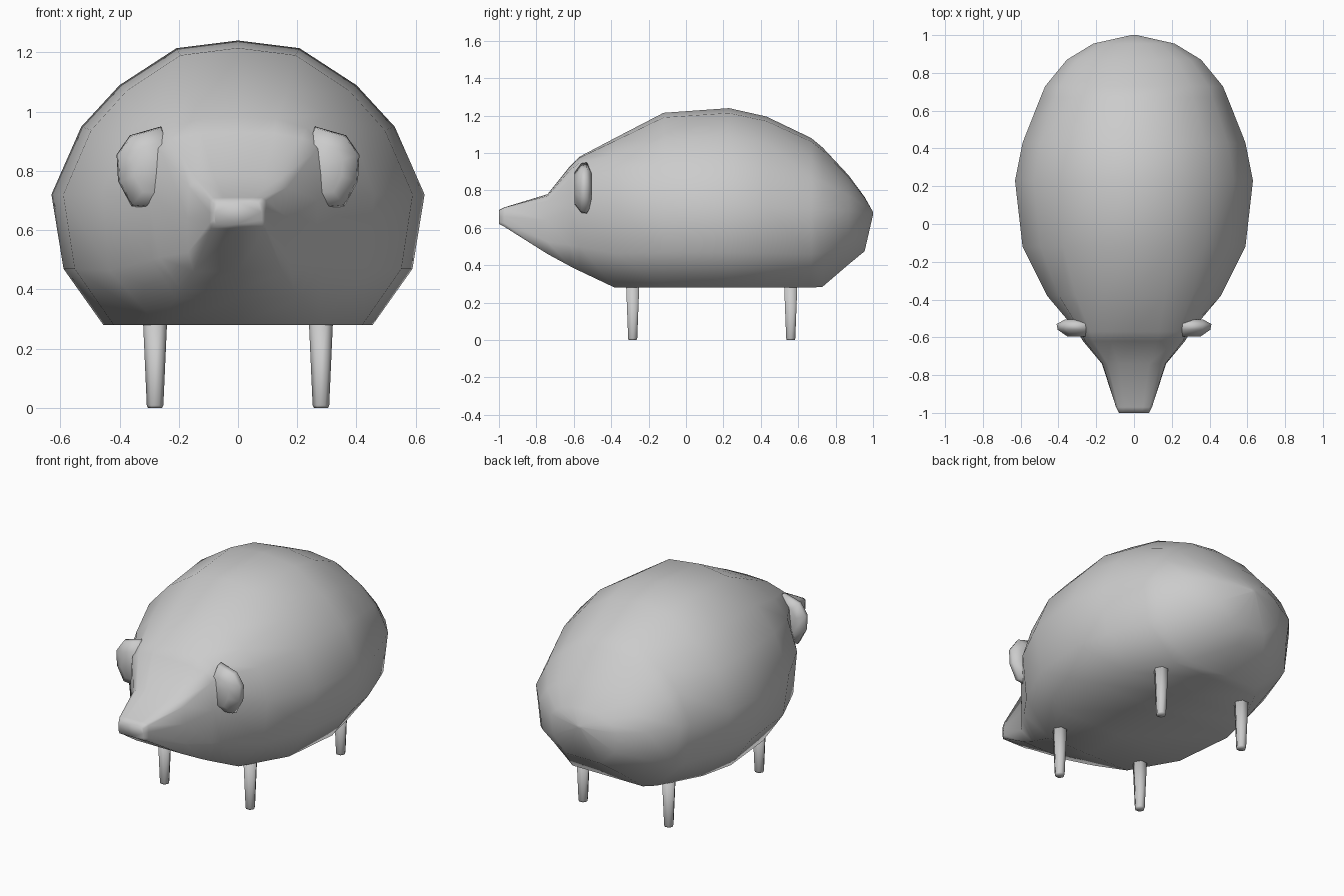
import bpy, bmesh
from math import cos, sin, pi

if "Cube" in bpy.data.objects:
    bpy.data.objects.remove(bpy.data.objects["Cube"])


def make_object(name, bm):
    bmesh.ops.recalc_face_normals(bm, faces=bm.faces[:])
    mesh = bpy.data.meshes.new(name)
    bm.to_mesh(mesh)
    bm.free()
    for p in mesh.polygons:
        p.use_smooth = True
    ob = bpy.data.objects.new(name, mesh)
    bpy.context.collection.objects.link(ob)
    return ob


def loft(name, rings):
    bm = bmesh.new()
    loops = [[bm.verts.new(p) for p in r] for r in rings]
    n = len(loops[0])
    for a, b in zip(loops, loops[1:]):
        for i in range(n):
            j = (i + 1) % n
            bm.faces.new((a[i], a[j], b[j], b[i]))
    bm.faces.new(loops[0])
    bm.faces.new(loops[-1])
    return make_object(name, bm)


# Half cross-section: round for the body, boxy for the snout
ROUND = [(0, 1), (.33, .95), (.635, .71), (.84, .44), (1, 0), (.935, -.57)]
BOXY = [(0, 1), (.5, 1), (.86, .98), (1, .8), (1, 0), (1, -.65)]


def section(y, w, top, mid, bottom, belly, box):
    half = []
    for (rx, rz), (bx, bz) in zip(ROUND, BOXY):
        fx, fz = rx + (bx - rx) * box, rz + (bz - rz) * box
        half.append((w * fx, mid + fz * (top - mid if fz > 0 else mid - bottom)))
    half.append((belly, bottom))
    half.append((0, bottom))
    pts = half + [(-x, z) for x, z in half[-2:0:-1]]
    return [(x, y, z) for x, z in pts]


# Body and snout: y, half width, top, widest height, bottom, belly half width, boxiness
stations = [
    (-1.0, .08, .695, .66, .62, .075, 1),
    (-.97, .095, .71, .66, .605, .09, 1),
    (-.74, .17, .78, .64, .46, .15, .85),
    (-.62, .27, .93, .70, .395, .19, .75),
    (-.57, .30, .98, .71, .37, .21, .6),
    (-.38, .46, 1.08, .72, .28, .27, .15),
    (-.12, .59, 1.215, .72, .28, .42, 0),
    (.23, .63, 1.24, .72, .28, .455, 0),
    (.43, .59, 1.195, .71, .28, .41, 0),
    (.67, .495, 1.08, .70, .28, .28, 0),
    (.73, .47, 1.03, .70, .285, .23, 0),
    (.87, .355, .88, .69, .405, .17, 0),
    (.955, .215, .765, .68, .475, .11, 0),
    (1.0, .015, .685, .68, .67, .008, 0),
]
loft("body", [section(*s) for s in stations])

# Ears: thin flared discs on the sides of the head
outline = [(.26, .95), (.365, .92), (.41, .855), (.405, .765), (.36, .68), (.25, .67), (.20, .8)]
for s, side in ((1, "right"), (-1, "left")):
    def ear_ring(y, k):
        return [(s * (.26 + (x - .26) * k), y, .81 + (z - .81) * k) for x, z in outline]
    loft(side + "_ear", [ear_ring(-.595, .62), ear_ring(-.56, .96),
                         ear_ring(-.53, 1), ear_ring(-.505, .7)])

# Legs: six-sided tapered pegs
for y, end in ((-.285, "front"), (.56, "back")):
    for x, side in ((.28, "right"), (-.28, "left")):
        loft(f"{end}_{side}_leg", [
            [(x + r * cos(i * pi / 3), y + r * sin(i * pi / 3), z) for i in range(6)]
            for r, z in ((.024, 0), (.028, .008), (.041, .30))])
